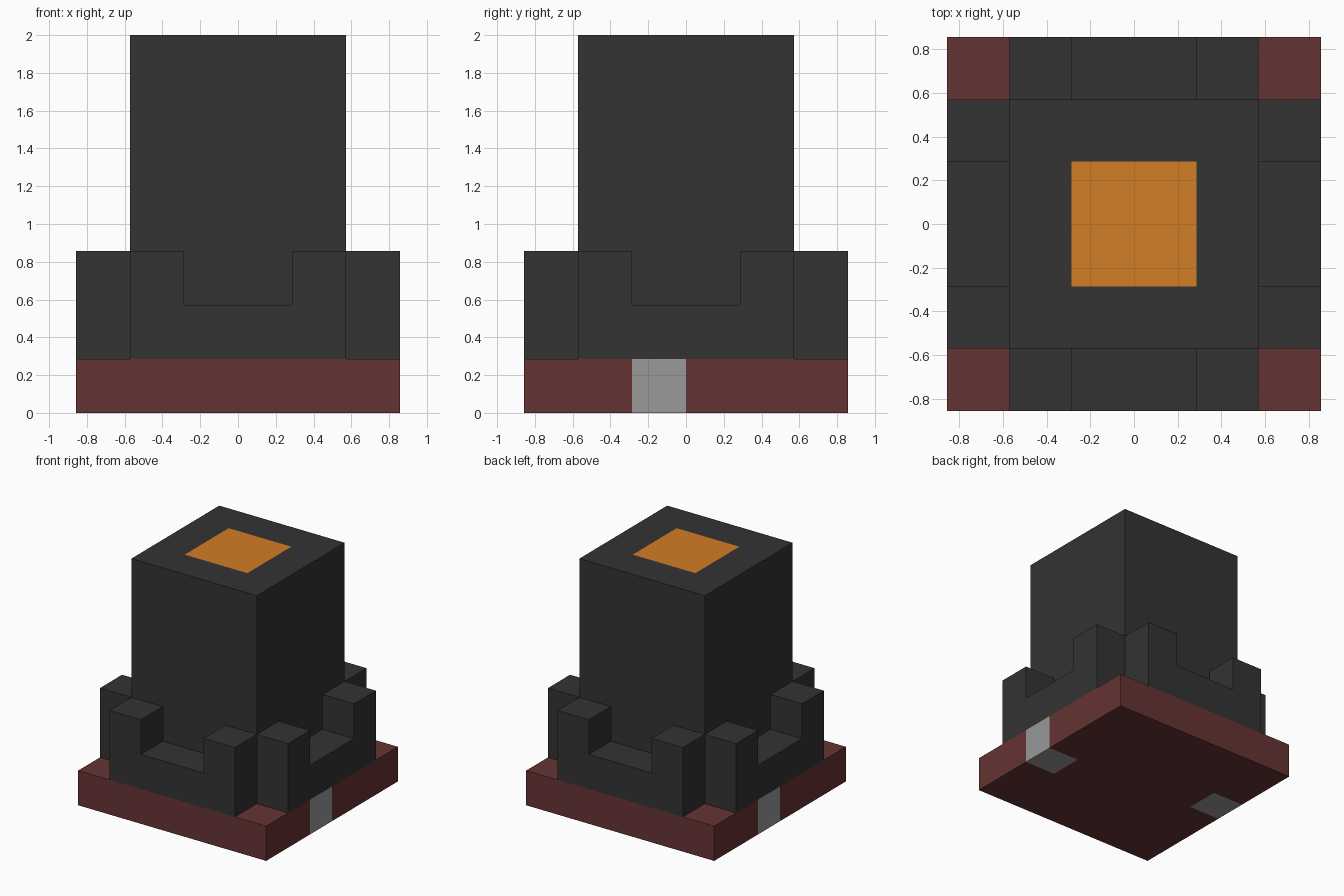
import bpy
import bmesh
from math import pi
from mathutils import Matrix, Vector

cube = bpy.data.objects.get("Cube")
if cube:
    bpy.data.objects.remove(cube, do_unlink=True)

U = 2 / 7  # one block


def material(name, rgb):
    mat = bpy.data.materials.new(name)
    mat.use_nodes = True
    mat.diffuse_color = (*rgb, 1)
    mat.node_tree.nodes["Principled BSDF"].inputs["Base Color"].default_value = (*rgb, 1)
    return mat


charcoal = material("charcoal", (0.033, 0.033, 0.033))
brick = material("dark_red", (0.133, 0.033, 0.033))
grey = material("grey", (0.319, 0.319, 0.319))
orange = material("orange", (0.65, 0.205, 0.02))


def finish(name, bm, mats):
    bmesh.ops.recalc_face_normals(bm, faces=bm.faces)
    mesh = bpy.data.meshes.new(name)
    bm.to_mesh(mesh)
    bm.free()
    for mat in mats:
        mesh.materials.append(mat)
    obj = bpy.data.objects.new(name, mesh)
    bpy.context.collection.objects.link(obj)
    return obj


def box(size, z_low, z_high):
    """Square block centred on the z axis, measured in blocks."""
    bm = bmesh.new()
    place = Matrix.Translation((0, 0, (z_low + z_high) / 2 * U))
    scale = Matrix.Diagonal((size * U, size * U, (z_high - z_low) * U, 1))
    bmesh.ops.create_cube(bm, size=1, matrix=place @ scale)
    return bm


# Base slab, cut so that one block on each side can be grey
bm = box(6, 0, 1)
cuts = [((0, y * U, 0), (0, 1, 0)) for y in (-1, 0, 1)]
cuts += [((x * U, 0, 0), (1, 0, 0)) for x in (-2, 2)]
for point, normal in cuts:
    bmesh.ops.bisect_plane(bm, geom=bm.verts[:] + bm.edges[:] + bm.faces[:],
                           plane_co=point, plane_no=normal)
for face in bm.faces:
    c = face.calc_center_median() / U
    side = 1 if c.x > 0 else -1
    if abs(c.x) > 2 and -1 < c.y * side < 0:
        face.material_index = 1
finish("base_slab", bm, [brick, grey])

# Tall column with an orange square set into its top
bm = box(4, 1, 7)
top = max(bm.faces, key=lambda f: f.calc_center_median().z)
bmesh.ops.inset_region(bm, faces=[top], thickness=U, use_even_offset=True)
for face in bm.faces:
    c = face.calc_center_median() / U
    if c.z > 6.9 and c.xy.length < 0.1:
        face.material_index = 1
finish("column", bm, [charcoal, orange])

# Notched wall on each of the four sides
profile = [(-2, 1), (2, 1), (2, 3), (1, 3), (1, 2), (-1, 2), (-1, 3), (-2, 3)]
for i, side in enumerate(("front", "left", "back", "right")):
    bm = bmesh.new()
    face = bm.faces.new([bm.verts.new((x * U, -3 * U, z * U)) for x, z in profile])
    new = bmesh.ops.extrude_face_region(bm, geom=[face])["geom"]
    bmesh.ops.translate(bm, vec=Vector((0, U, 0)),
                        verts=[v for v in new if isinstance(v, bmesh.types.BMVert)])
    bmesh.ops.rotate(bm, verts=bm.verts, cent=(0, 0, 0),
                     matrix=Matrix.Rotation(i * pi / 2, 3, "Z"))
    finish(side + "_notched_wall", bm, [charcoal])
